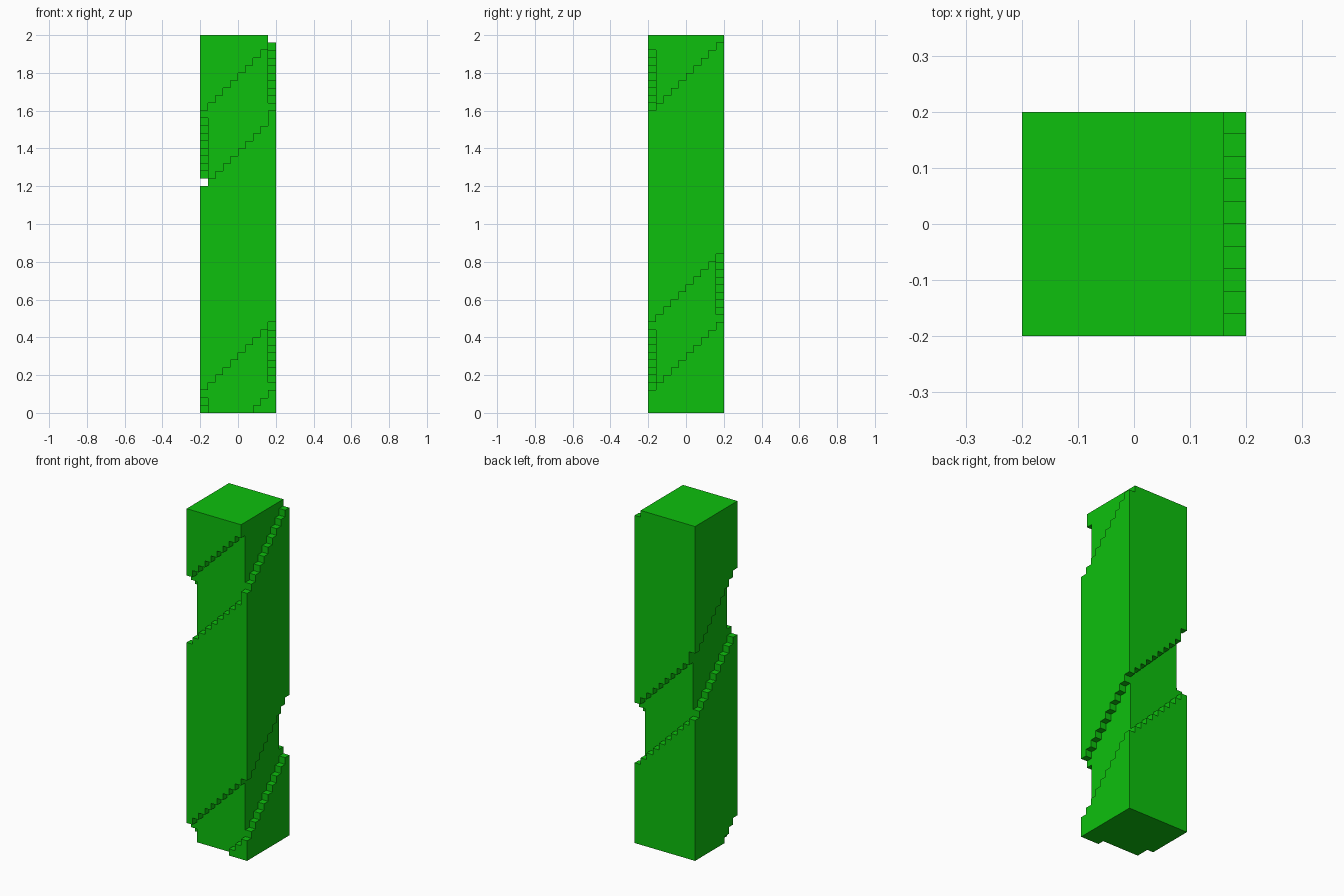
import bpy, bmesh, math

cube = bpy.data.objects.get("Cube")
if cube:
    bpy.data.objects.remove(cube, do_unlink=True)

STEP = 0.04          # size of one block
W, H = 10, 50        # blocks across and up

green = bpy.data.materials.new("green")
green.use_nodes = True
colour = (0.004, 0.53, 0.004, 1)
green.diffuse_color = colour
green.node_tree.nodes["Principled BSDF"].inputs["Base Color"].default_value = colour

# Outer ring of blocks, counter-clockwise from the front +x corner
ring = ([(9, i) for i in range(9)] + [(9 - i, 9) for i in range(9)]
        + [(0, 9 - i) for i in range(9)] + [(i, 0) for i in range(9)])

# Solid column with a spiral groove one block deep
solid = {(x, y, z) for x in range(W) for y in range(W) for z in range(H)}
for u in range(-36, 72):
    x, y = ring[u % 36]
    floor = u + (3 if u < 36 else 4)
    ceiling = u + (12 if u < 18 else 13 if u < 36 else 14)
    for z in range(floor, ceiling):
        solid.discard((x, y, z))

# Skin the exposed block sides
bm = bmesh.new()
verts = {}


def corner(p):
    if p not in verts:
        verts[p] = bm.verts.new(((p[0] - W / 2) * STEP, (p[1] - W / 2) * STEP, p[2] * STEP))
    return verts[p]


for cell in solid:
    for axis in range(3):
        for side in (0, 1):
            beyond = list(cell)
            beyond[axis] += 2 * side - 1
            if tuple(beyond) in solid:
                continue
            loop = []
            for a, b in ((0, 0), (1, 0), (1, 1), (0, 1)):
                p = list(cell)
                p[axis] += side
                p[(axis + 1) % 3] += a
                p[(axis + 2) % 3] += b
                loop.append(corner(tuple(p)))
            bm.faces.new(loop if side else loop[::-1])

# Merge the flat areas into clean faces
bmesh.ops.dissolve_limit(bm, angle_limit=math.radians(1), verts=bm.verts[:], edges=bm.edges[:])

mesh = bpy.data.meshes.new("spiral_column")
bm.to_mesh(mesh)
bm.free()
mesh.materials.append(green)
column = bpy.data.objects.new("spiral_column", mesh)
bpy.context.collection.objects.link(column)
